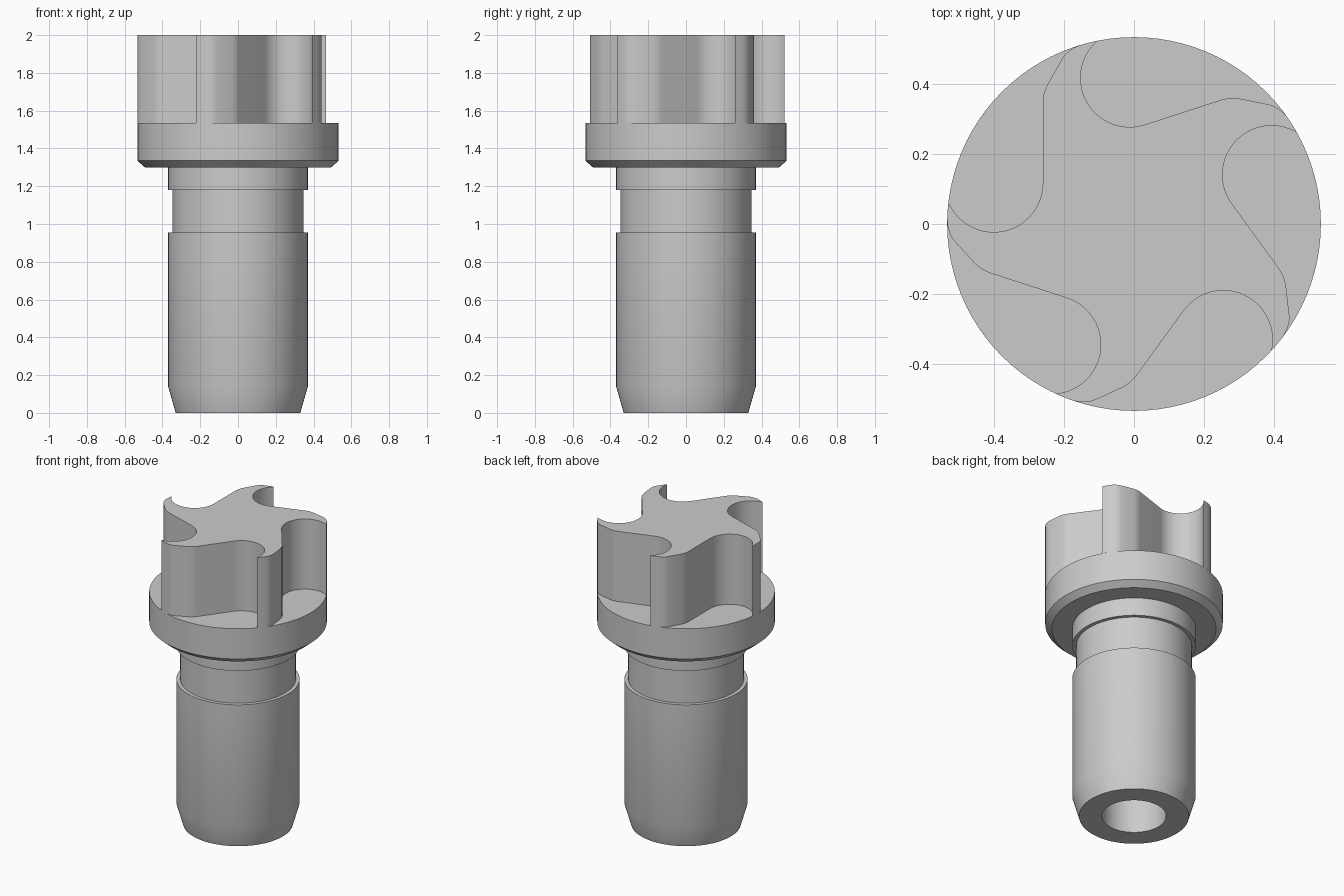
import bpy
import bmesh
from math import atan2, cos, pi, radians, sin, tau
from mathutils import Matrix, Vector

SEGMENTS = 96
OUTER_R = 0.533
FLANGE_TOP = 1.535
TOP = 2.0

if "Cube" in bpy.data.objects:
    bpy.data.objects.remove(bpy.data.objects["Cube"], do_unlink=True)

grey = bpy.data.materials.new("plain_grey")
grey.use_nodes = True
grey.diffuse_color = (0.6, 0.6, 0.6, 1)
grey.node_tree.nodes["Principled BSDF"].inputs["Base Color"].default_value = (0.6, 0.6, 0.6, 1)


def finish(bm, name):
    """Turn the bmesh into a smooth-shaded object with crisp edges."""
    mesh = bpy.data.meshes.new(name)
    bm.to_mesh(mesh)
    bm.free()
    mesh.materials.append(grey)
    obj = bpy.data.objects.new(name, mesh)
    bpy.context.collection.objects.link(obj)
    bpy.ops.object.select_all(action="DESELECT")
    obj.select_set(True)
    bpy.context.view_layer.objects.active = obj
    bpy.ops.object.shade_smooth_by_angle(angle=radians(28))
    return obj


def lathe(name, profile):
    """Revolve an (r, z) profile about the z axis."""
    bm = bmesh.new()
    verts = [bm.verts.new((r, 0, z)) for r, z in profile]
    edges = [bm.edges.new(pair) for pair in zip(verts, verts[1:])]
    bmesh.ops.spin(bm, geom=verts + edges, cent=(0, 0, 0), axis=(0, 0, 1),
                   angle=tau, steps=SEGMENTS)
    bmesh.ops.remove_doubles(bm, verts=bm.verts, dist=0.0001)
    bmesh.ops.recalc_face_normals(bm, faces=bm.faces)
    return finish(bm, name)


def arc(centre, radius, start, end, steps):
    angles = [start + (end - start) * i / steps for i in range(steps + 1)]
    return [Vector((centre[0] + radius * cos(a), centre[1] + radius * sin(a), 0))
            for a in angles]


# Shank with blind bore, relief groove and chamfered flange
lathe("shank_and_flange", [
    (0, 1.0), (0.193, 1.0), (0.193, 0), (0.33, 0), (0.37, 0.14),
    (0.37, 0.955), (0.347, 0.955), (0.347, 1.18), (0.37, 1.18),
    (0.37, 1.3), (0.493, 1.3), (OUTER_R, 1.335),
    (OUTER_R, FLANGE_TOP), (0, FLANGE_TOP)])

# One vane: round pocket, straight flank, blended shoulder, outer land
pocket = arc((-0.4, 0.117), 0.14, radians(203), tau, 28)
pocket[0] = pocket[0].normalized() * OUTER_R
shoulder = [Vector((x, y, 0)) for x, y in (
    (-0.26, 0.35), (-0.257, 0.372), (-0.249, 0.394), (-0.206, 0.47),
    (-0.196, 0.484), (-0.183, 0.495), (-0.169, 0.504))]
land_start = atan2(0.51, -0.154)
land_end = atan2(pocket[0].y, pocket[0].x) - tau / 5
land = arc((0, 0), OUTER_R, land_start, land_end, 4)[:-1]
vane = pocket + shoulder + land

# Five swirled vanes raised from the flange
bm = bmesh.new()
outline = [bm.verts.new(Matrix.Rotation(-tau * k / 5, 3, "Z") @ p
                        + Vector((0, 0, FLANGE_TOP)))
           for k in range(5) for p in vane]
base = bm.faces.new(outline)
raised = bmesh.ops.extrude_face_region(bm, geom=[base], use_keep_orig=True)
upper = [g for g in raised["geom"] if isinstance(g, bmesh.types.BMVert)]
bmesh.ops.translate(bm, verts=upper, vec=(0, 0, TOP - FLANGE_TOP))
bmesh.ops.recalc_face_normals(bm, faces=bm.faces)
# The hidden underside sits on the flange, so leave it open
hidden = [f for f in bm.faces if all(v.co.z < FLANGE_TOP + 0.01 for v in f.verts)]
bmesh.ops.delete(bm, geom=hidden, context="FACES_ONLY")
finish(bm, "vane_head")
